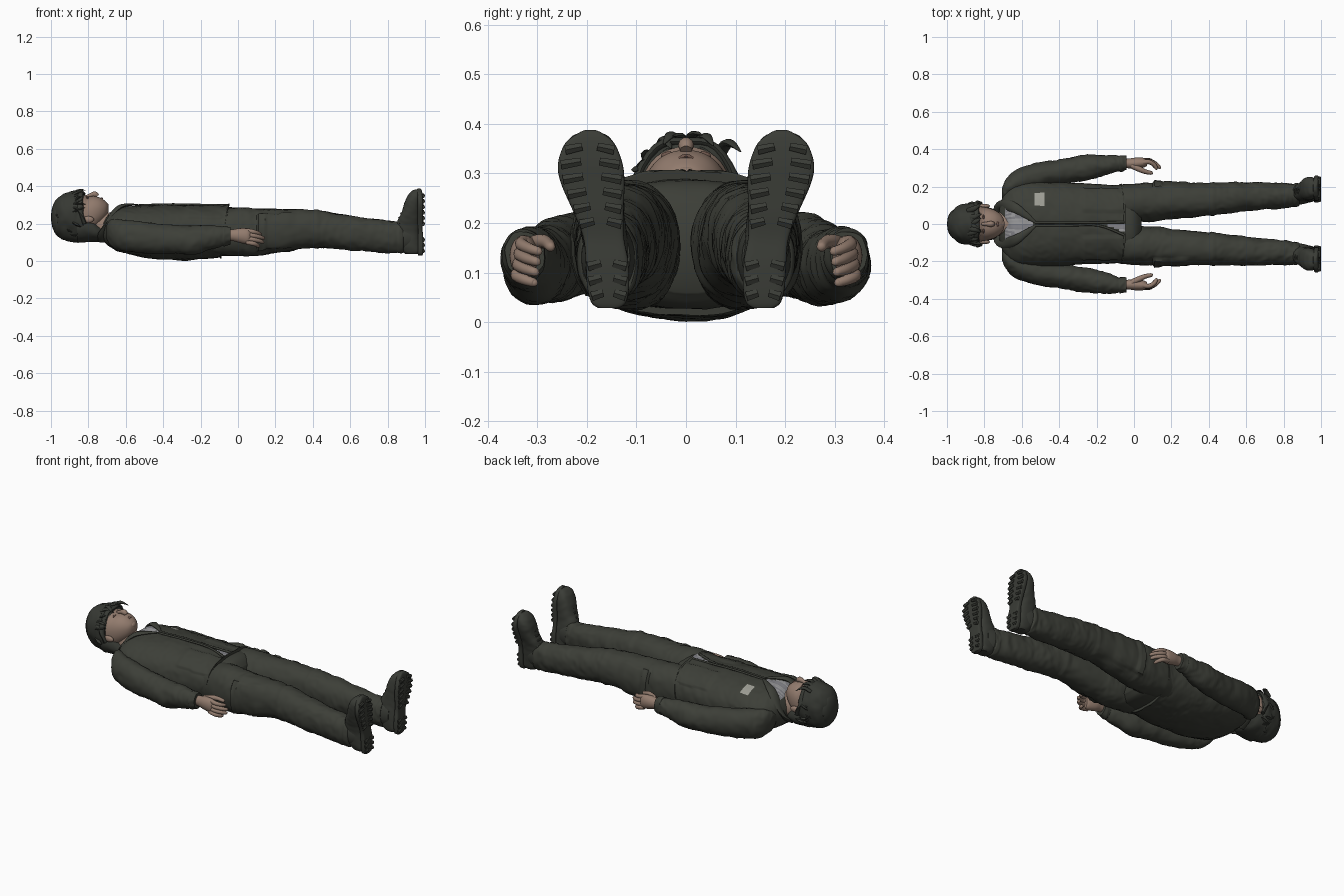
import bpy, bmesh, math, random
from mathutils import Vector, noise

random.seed(4)


def material(name, r, g, b):
    m = bpy.data.materials.new(name)
    m.diffuse_color = (r, g, b, 1)
    return m


CLOTH = material("dark olive cloth", .046, .049, .039)
BOOT = material("dark boot leather", .042, .045, .037)
HAIR = material("dark hair", .037, .040, .033)
SKIN = material("skin", .29, .20, .155)
LIP = material("lip and eyelid", .15, .09, .07)
SHIRT = material("grey shirt", .34, .34, .35)
STRIPE = material("shirt stripe", .22, .22, .24)
BADGE = material("pale badge", .33, .33, .29)


def finish(name, bm, mats, angle=50):
    bmesh.ops.recalc_face_normals(bm, faces=bm.faces)
    me = bpy.data.meshes.new(name)
    bm.to_mesh(me)
    bm.free()
    for m in mats:
        me.materials.append(m)
    ob = bpy.data.objects.new(name, me)
    bpy.context.collection.objects.link(ob)
    bpy.ops.object.select_all(action='DESELECT')
    bpy.context.view_layer.objects.active = ob
    ob.select_set(True)
    bpy.ops.object.shade_smooth_by_angle(angle=math.radians(angle))
    return ob


def skin_rings(bm, rings):
    for a, b in zip(rings, rings[1:]):
        for i in range(len(a)):
            j = (i + 1) % len(a)
            bm.faces.new((a[i], a[j], b[j], b[i]))
    bm.faces.new(rings[0])
    bm.faces.new(rings[-1])


def smooth_path(pts, steps):
    """Catmull-Rom through tuples of any length."""
    p = [pts[0]] + list(pts) + [pts[-1]]
    out = []
    for k in range(1, len(p) - 2):
        for s in range(steps):
            t = s / steps
            out.append([.5 * (2*b + (c - a)*t + (2*a - 5*b + 4*c - d)*t*t + (3*b - a - 3*c + d)*t**3)
                        for a, b, c, d in zip(p[k-1], p[k], p[k+1], p[k+2])])
    return out + [list(pts[-1])]


def loft(name, mats, secs, axis='x', side=1, n=40, steps=6, power=2.0, fold=0, bump=None, rule=None):
    """Superellipse sections (t, a, b, ra, rb): axis x uses y,z; axis z uses x,y."""
    bm = bmesh.new()
    rings = []
    for t, a, b, ra, rb in smooth_path(secs, steps):
        ring = []
        for i in range(n):
            w = 2 * math.pi * i / n
            c, s = math.cos(w), math.sin(w)
            u = math.copysign(abs(c) ** (2 / power), c)
            v = math.copysign(abs(s) ** (2 / power), s)
            off = 0
            if fold or bump:
                x, y, z = (t, a + ra*u, b + rb*v)
                q = Vector((x*13 + y*7, y*9 - x*4 + side*5, z*9))
                off = fold * (noise.noise(q) + .6 * (1 - 2*abs(noise.noise(q * 2.1))) - .3)
                if bump:
                    off += bump(x, y, z)
            pa, pb = a + (ra + off)*u, b + (rb + off)*v
            co = (t, side*pa, pb) if axis == 'x' else (pa, side*pb, t)
            ring.append(bm.verts.new(co))
        rings.append(ring)
    skin_rings(bm, rings)
    if rule:
        for f in bm.faces:
            f.material_index = rule(f.calc_center_median())
    return finish(name, bm, mats)


def tube(name, mat, pts, side=1, n=10, steps=4, flat=1.0):
    """Round or flattened tube along points (x, y, z, radius)."""
    bm = bmesh.new()
    path = smooth_path(pts, steps)
    rings = []
    for k, p in enumerate(path):
        d = Vector(path[min(k+1, len(path)-1)][:3]) - Vector(path[max(k-1, 0)][:3])
        q = d.to_track_quat('X', 'Z')
        ring = []
        for i in range(n):
            w = 2 * math.pi * i / n
            v = Vector(p[:3]) + q @ Vector((0, math.cos(w)*p[3], math.sin(w)*p[3]*flat))
            ring.append(bm.verts.new((v.x, side*v.y, v.z)))
        rings.append(ring)
    skin_rings(bm, rings)
    return finish(name, bm, [mat])


def ball(name, mat, pos, size):
    bm = bmesh.new()
    bmesh.ops.create_uvsphere(bm, u_segments=16, v_segments=10, radius=1)
    for v in bm.verts:
        v.co = Vector(pos) + Vector([a*b for a, b in zip(v.co, size)])
    return finish(name, bm, [mat])


# jacket body: shirt openings and badge by face position, pockets raised
def jacket_rule(c):
    if c.z < .2:
        return 0
    neck = -.69 < c.x < -.53 and abs(c.y) < .085 * (-.53 - c.x) / .13
    waist = -.18 < c.x < -.03 and -.055 * (c.x + .18) / .13 < c.y < .003
    if neck or waist:
        return 2 if int((c.y + 1) * 110) % 2 else 1
    return 3 if -.527 < c.x < -.484 and .1 < c.y < .168 else 0


def jacket_bump(x, y, z):
    pocket = z > .2 and -.28 < x < -.07 and .07 < abs(y) < .19
    return .006 * pocket - .004 * (z > .25 and abs(y) < .006) + .004 * (x > -.075)


jacket = loft("jacket_body", [CLOTH, SHIRT, STRIPE, BADGE], [
    (-.72, 0, .16, .09, .05), (-.69, 0, .165, .17, .085), (-.64, 0, .168, .21, .115),
    (-.55, 0, .163, .225, .134), (-.4, 0, .155, .222, .147), (-.25, 0, .152, .215, .147),
    (-.1, 0, .157, .208, .14), (-.067, 0, .16, .21, .143)],
    n=128, steps=14, power=2.3, fold=.004, bump=jacket_bump, rule=jacket_rule)
for v in jacket.data.vertices:  # slanted hem
    v.co.x += .15 * (v.co.z - .16) * max(0, min(1, (v.co.x + .3) / .2))

loft("hips", [CLOTH], [(-.2, 0, .155, .19, .12), (-.08, 0, .157, .205, .13), (0, 0, .155, .19, .125),
                       (.04, 0, .15, .12, .09)], power=2.3, fold=.004)

for side, tag in ((1, "left"), (-1, "right")):
    # sleeves
    loft(tag + "_sleeve", [CLOTH], [
        (-.705, .165, .155, .03, .035), (-.685, .185, .15, .055, .065), (-.64, .215, .14, .068, .085),
        (-.55, .25, .13, .07, .085), (-.4, .278, .117, .068, .08), (-.3, .295, .112, .067, .075),
        (-.2, .308, .118, .063, .074), (-.12, .32, .13, .05, .06), (-.08, .324, .135, .041, .05),
        (-.075, .324, .135, .045, .053), (-.04, .325, .137, .038, .046)],
        side=side, steps=8, fold=.007)

    # trouser legs with raised cargo pocket and knee seam
    def leg_bump(x, y, z):
        return .008 * (.1 < x < .29 and y > .185) + .006 * (.1 < x < .145 and y > .185) \
            + .004 * (abs(x - .42) < .008) + .003 * (x > .86)
    loft(tag + "_trouser_leg", [CLOTH], [
        (-.15, .105, .155, .09, .115), (0, .115, .155, .103, .129), (.1, .117, .155, .102, .126),
        (.2, .122, .16, .096, .117), (.4, .132, .172, .086, .101), (.5, .139, .163, .081, .096),
        (.6, .146, .15, .076, .092), (.7, .149, .14, .07, .089), (.8, .152, .13, .066, .086),
        (.87, .156, .126, .058, .08), (.885, .156, .126, .05, .072)],
        side=side, steps=10, n=56, power=2.2, fold=.006, bump=leg_bump)

    # boots
    loft(tag + "_boot_shaft", [BOOT], [(.8, .155, .13, .05, .07), (.88, .157, .13, .054, .078),
                                      (.93, .158, .13, .045, .07)], side=side)
    loft(tag + "_boot_upper", [BOOT], [
        (.038, .93, .155, .035, .028), (.055, .925, .155, .052, .038), (.1, .915, .158, .062, .043),
        (.16, .91, .163, .062, .046), (.21, .913, .172, .06, .049), (.26, .927, .182, .05, .055),
        (.31, .935, .189, .045, .06), (.35, .943, .193, .036, .054), (.375, .952, .194, .022, .036),
        (.382, .957, .194, .01, .018)], axis='z', side=side, power=2.4, fold=.003)
    loft(tag + "_boot_sole", [BOOT], [
        (.029, .974, .156, .012, .022), (.04, .975, .156, .014, .035), (.07, .976, .157, .015, .042),
        (.12, .976, .159, .015, .043), (.17, .974, .166, .013, .041), (.22, .975, .176, .015, .05),
        (.28, .975, .188, .015, .064), (.32, .975, .193, .015, .065), (.36, .972, .194, .014, .05),
        (.38, .969, .193, .012, .026), (.387, .967, .193, .008, .012)],
        axis='z', side=side, power=5)
    # tread lugs
    for z, cy, hw in ((.055, .156, .036), (.085, .158, .04), (.115, .159, .041), (.2, .172, .044),
                      (.23, .178, .05), (.26, .184, .057), (.29, .189, .062), (.32, .193, .062), (.35, .194, .052)):
        for s in (-1, 1):
            tube(tag + "_tread_lug", BOOT, [(.989, cy + s*hw*.3, z + .004, .009),
                                           (.989, cy + s*hw*.95, z - .003, .011)], side, n=6, steps=1)
    # laces
    for k in range(5):
        z, x = .2 + k*.025, .853 + .0075*k + .0012*k*k
        tube(tag + "_boot_lace", BOOT, [(x + .014, .14 + k*.006, z, .005), (x - .001, .172 + k*.004, z + .006, .005),
                                       (x + .014, .204 + k*.002, z, .005)], side, n=6)

    # hands
    loft(tag + "_palm", [SKIN], [(-.08, .325, .138, .026, .03), (-.03, .324, .138, .026, .031),
                                 (.01, .325, .136, .03, .039), (.05, .328, .132, .026, .042),
                                 (.07, .326, .128, .016, .036)], side=side, n=24)
    for k in range(4):
        y, z, e = .335 + .003*k, .163 - .021*k, (.125, .142, .138, .115)[k]
        tube(tag + "_finger", SKIN, [(.045, y - .007, z, .013), (.08, y - .003, z - .006, .0125),
                                    (.08 + (e - .08)*.6, y - .018, z - .014, .011),
                                    (e - .005, y - .037, z - .02, .009), (e, y - .041, z - .021, .004)], side)
    tube(tag + "_thumb", SKIN, [(-.01, .312, .155, .017), (.03, .293, .163, .015), (.06, .28, .16, .0125),
                               (.092, .273, .152, .01), (.1, .272, .15, .004)], side)

    # collar, lapel edge and chest seam
    tube(tag + "_collar", CLOTH, [(-.725, .03, .105, .022), (-.72, .085, .15, .03), (-.685, .1, .23, .03),
                                 (-.635, .085, .288, .026), (-.575, .045, .301, .016), (-.525, .008, .3, .005)],
         side, flat=.4)
    tube(tag + "_jacket_edge", CLOTH, [(-.53, .008, .298, .006), (-.35, .008, .303, .006), (-.19, .008, .3, .006),
                                      (-.05, .01 if side > 0 else .06, .297, .007)], side, n=8)

    # ears, eyes and brows
    ball(tag + "_ear", SKIN, (-.8, side*.096, .222), (.03, .012, .018))
    ball(tag + "_eye", LIP, (-.805, side*.035, .336), (.006, .015, .008))
    tube(tag + "_eyebrow", HAIR, [(-.826, .015, .351, .004), (-.83, .035, .348, .006), (-.823, .06, .33, .003)], side, flat=.6)

# head and neck
loft("neck", [SKIN], [(-.8, 0, .19, .062, .07), (-.73, 0, .185, .062, .07), (-.66, 0, .185, .07, .078),
                      (-.61, 0, .19, .06, .07)])
loft("head", [SKIN], [(-.96, 0, .24, .04, .05), (-.9, 0, .235, .085, .105), (-.835, 0, .243, .094, .112),
                      (-.805, 0, .245, .091, .1), (-.77, 0, .255, .084, .092), (-.74, 0, .265, .072, .075),
                      (-.715, 0, .272, .054, .053), (-.7, 0, .277, .034, .033), (-.693, 0, .277, .012, .012)],
     n=48, power=2.2)
tube("nose", SKIN, [(-.82, 0, .338, .008), (-.79, 0, .352, .011), (-.765, 0, .357, .016), (-.752, 0, .347, .012)])
tube("mouth", LIP, [(-.731, -.026, .322, .003), (-.729, 0, .335, .007), (-.731, .026, .322, .003)], flat=.7)
ball("chin", SKIN, (-.709, 0, .295), (.018, .026, .02))

# hair
loft("hair_cap", [HAIR], [(-.99, 0, .23, .03, .035), (-.98, 0, .235, .062, .08), (-.94, 0, .24, .098, .12),
                          (-.88, 0, .24, .11, .135), (-.84, 0, .235, .108, .13), (-.825, 0, .23, .099, .118)],
     n=48, fold=.008)
loft("nape_hair", [HAIR], [(-.86, 0, .18, .1, .08), (-.8, 0, .168, .095, .068), (-.75, 0, .155, .08, .05),
                           (-.72, 0, .148, .055, .03)], fold=.006)
tube("head_band", HAIR, [(-.82, -.102, .2, .017), (-.842, -.106, .27, .017), (-.842, -.06, .352, .014),
                         (-.84, 0, .364, .014), (-.842, .06, .352, .014), (-.842, .106, .27, .017),
                         (-.82, .102, .2, .017)], flat=.6)
for k in range(70):
    w = random.uniform(0, 2 * math.pi)
    u = random.uniform(.1, 1)
    ry, rz = .035 + .076*math.sqrt(u), .045 + .09*math.sqrt(u)
    x = -.98 + .12*u
    y, z = ry*math.cos(w), .238 + rz*math.sin(w)
    dw = random.uniform(-.35, .35)
    lo = random.uniform(.03, .055)
    ry2, rz2 = ry + .006, rz + .008
    tube("hair_lock", HAIR, [(max(x - .01, -.985), y*.93, .238 + (z - .238)*.93, .012),
                             (x + lo*.4, ry2*math.cos(w + dw*.5), .238 + rz2*math.sin(w + dw*.5), .011),
                             (x + lo, (ry2 + .004)*math.cos(w + dw), .238 + (rz2 + .002)*math.sin(w + dw), .002)],
         n=6, steps=3, flat=.6)
for y, dy in ((-.05, .02), (-.02, -.025), (.03, .025), (.07, .04)):
    tube("fringe_lock", HAIR, [(-.89, y, .36 - abs(y)*.25, .014), (-.85, y + dy*.4, .383 - abs(y)*.3, .013),
                               (-.815, y + dy, .365 - abs(y)*.3, .002)], flat=.6)
ball("crown", HAIR, (-.96, 0, .235), (.04, .075, .095))
